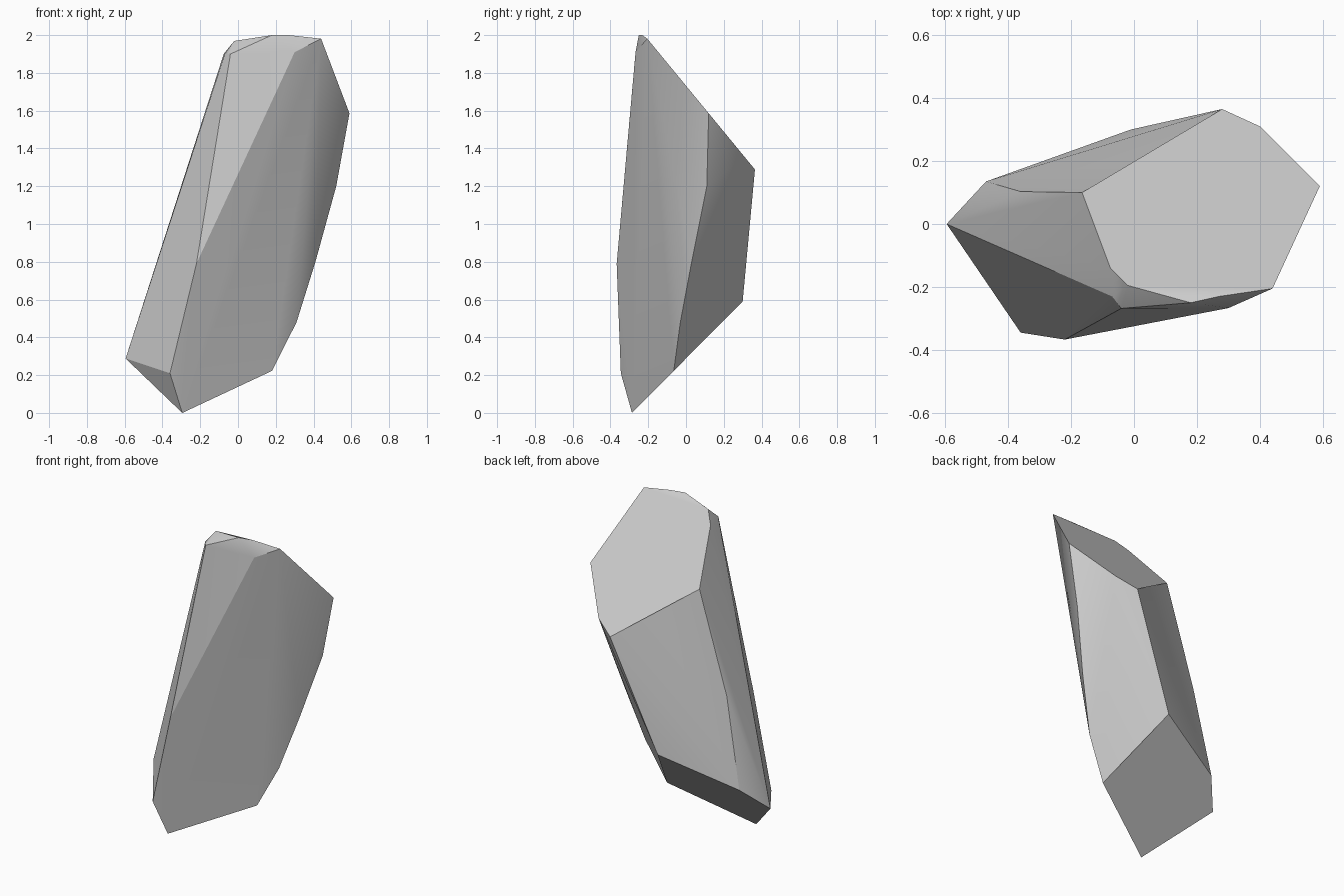
import bpy, bmesh, math
from mathutils import Vector

cube = bpy.data.objects.get("Cube")
if cube:
    bpy.data.objects.remove(cube, do_unlink=True)


# The slanted top cap and the slanted underside are flat planes
def cap(x, y):
    return (x, y, 1.732 - 1.215 * y)


def underside(x, y):
    return (x, y, 0.288 + 1.008 * y)


corners = [cap(*p) for p in ((.44, -.205), (.59, .12), (.4, .31), (.28, .365),
                             (-.165, .1), (-.075, -.14), (-.02, -.195))]
corners += [underside(*p) for p in ((-.295, -.286), (.18, -.065), (-.01, .3),
                                    (-.1, .265), (-.47, .135), (-.595, 0))]
# Crest, front and left corners
corners += [(.18, -.25, 2), (.27, -.23, 2), (.3, -.267, 1.91),
            (-.07, -.23, 1.9), (-.04, -.268, 1.9),
            (-.22, -.367, .79), (-.36, -.345, .21)]
# Bowed right edge and back left edge
corners += [(.31, -.03, .48), (.41, .03, .8), (.52, .11, 1.2),
            (-.36, .103, .98), (-.41, .105, .76)]
# Shallow dents: each starts outside the hull and is then pressed in
dents = [(cap(.05, .25), cap(.07, .21)), (underside(.1, .135), underside(.055, .1))]

bm = bmesh.new()
for co in corners:
    bm.verts.new(co)
pressed = [(bm.verts.new(start), Vector(end)) for start, end in dents]
bmesh.ops.convex_hull(bm, input=bm.verts[:])
for vert, end in pressed:
    if vert.is_valid:
        vert.co = end
loose = [v for v in bm.verts if not v.link_faces]
bmesh.ops.delete(bm, geom=loose, context='VERTS')
bmesh.ops.dissolve_limit(bm, angle_limit=math.radians(1), verts=bm.verts[:], edges=bm.edges[:])
bmesh.ops.recalc_face_normals(bm, faces=bm.faces[:])

mesh = bpy.data.meshes.new("rock_shard")
bm.to_mesh(mesh)
bm.free()
rock = bpy.data.objects.new("rock_shard", mesh)
bpy.context.collection.objects.link(rock)

# Stone colour
stone = bpy.data.materials.new("grey_stone")
stone.use_nodes = True
grey = (.6, .6, .6, 1)
stone.diffuse_color = grey
stone.node_tree.nodes["Principled BSDF"].inputs["Base Color"].default_value = grey
mesh.materials.append(stone)

# Soft shading across shallow bends, sharp at the main ridges
bpy.ops.object.select_all(action='DESELECT')
rock.select_set(True)
bpy.context.view_layer.objects.active = rock
bpy.ops.object.shade_smooth_by_angle(angle=math.radians(30))
weighted = rock.modifiers.new("weighted_normals", 'WEIGHTED_NORMAL')
weighted.keep_sharp = True
